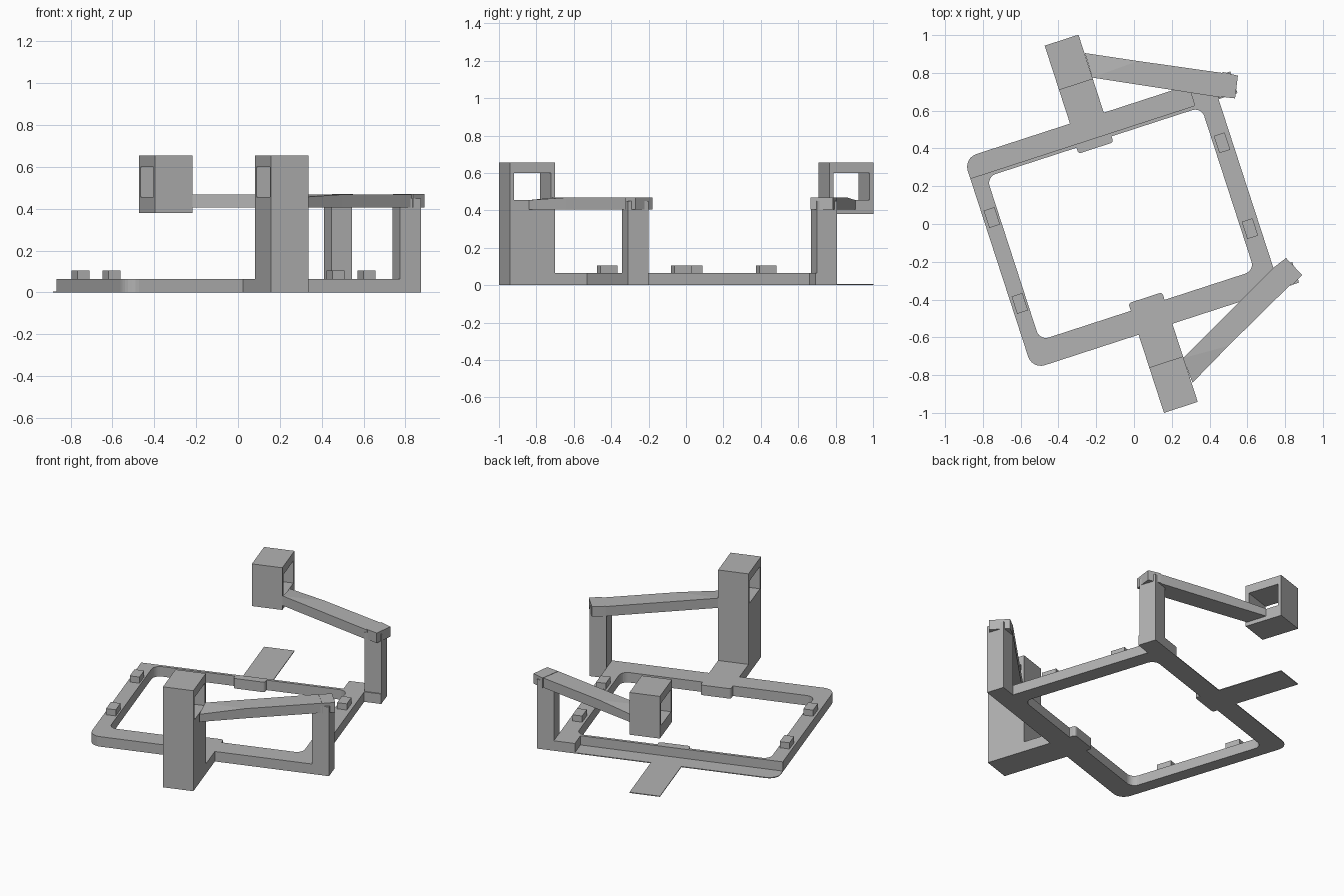
import bpy, math
from mathutils import Vector

cube = bpy.data.objects.get("Cube")
if cube:
    bpy.data.objects.remove(cube, do_unlink=True)

grey = bpy.data.materials.new("plain_grey")
grey.use_nodes = True
tone = (0.45, 0.45, 0.45, 1)
grey.diffuse_color = tone
grey.node_tree.nodes["Principled BSDF"].inputs["Base Color"].default_value = tone

# The frame is turned about z; u and v run along its sides
TURN = math.radians(18)
U = Vector((math.cos(TURN), math.sin(TURN)))
V = Vector((-U.y, U.x))


def turned(points):
    return [U * p[0] + V * p[1] for p in points]


def rounded(points, radii, steps=6):
    """Round chosen corners of an outline."""
    out = []
    for i, p in enumerate(points):
        p, a, b = Vector(p), Vector(points[i - 1]), Vector(points[(i + 1) % len(points)])
        if not radii[i]:
            out.append(p)
            continue
        da, db = (a - p).normalized(), (b - p).normalized()
        centre = p + (da + db) * radii[i]
        for s in range(steps + 1):
            t = s / steps * math.pi / 2
            out.append(centre - db * radii[i] * math.cos(t) - da * radii[i] * math.sin(t))
    return out


def prism(name, points, z0, z1, drop=None):
    """Upright prism; drop = (corner index, height) lowers one top corner."""
    pts = [Vector(p) for p in points]
    n = len(pts)
    area = sum(pts[i - 1].cross(pts[i]) for i in range(n))
    order = list(range(n)) if area > 0 else list(range(n - 1, -1, -1))
    tops = [z1] * n
    if drop:
        tops[drop[0]] = drop[1]
    verts = [(pts[i].x, pts[i].y, z0) for i in order] + [(pts[i].x, pts[i].y, tops[i]) for i in order]
    faces = [list(range(n))[::-1], list(range(n, 2 * n))]
    faces += [[i, (i + 1) % n, (i + 1) % n + n, i + n] for i in range(n)]
    mesh = bpy.data.meshes.new(name)
    mesh.from_pydata(verts, [], faces)
    mesh.materials.append(grey)
    obj = bpy.data.objects.new(name, mesh)
    bpy.context.collection.objects.link(obj)
    return obj


def rect(u0, u1, v0, v1):
    return [(u0, v0), (u1, v0), (u1, v1), (u0, v1)]


def block(name, u0, u1, v0, v1, z0, z1, radii=(0, 0, 0, 0)):
    return prism(name, turned(rounded(rect(u0, u1, v0, v1), radii)), z0, z1)


def cut(target, cutter):
    mod = target.modifiers.new("cut", "BOOLEAN")
    mod.operation = "DIFFERENCE"
    mod.solver = "EXACT"
    mod.object = cutter
    bpy.context.view_layer.objects.active = target
    bpy.ops.object.modifier_apply(modifier=mod.name)
    bpy.data.objects.remove(cutter, do_unlink=True)


H = 0.065       # frame height
SHEET = 0.005   # thin rear sheet
LEFT, RIGHT = -0.158, 0.03   # sides of both towers

# Base frame with rounded opening
frame = block("base_frame", -0.75, 0.63, -0.565, 0.497, 0, H, (0.07, 0, 0, 0))
opening = block("frame_opening", -0.665, 0.53, -0.432, 0.478, -0.1, 0.2, (0.05,) * 4)
cut(frame, opening)

# Thin rear sheet and its tongue
block("rear_sheet", -0.75, 0.51, 0.48, 0.61, 0, SHEET, (0, 0, 0, 0.07))
block("rear_tongue", LEFT, RIGHT, 0.6, 1.044, 0, SHEET)

# Corner pads and posts
block("front_corner_pad", 0.6, 0.735, -0.565, -0.45, 0, H)
block("rear_corner_pad", 0.5, 0.735, 0.49, 0.61, 0, H)
block("front_post", 0.63, 0.735, -0.565, -0.45, 0, 0.45)
block("rear_post", 0.63, 0.735, 0.497, 0.61, 0, 0.45)

# Tabs on the inner edges
block("front_tab", LEFT, RIGHT, -0.5, -0.39, 0, H, (0, 0, 0.015, 0.015))
block("rear_tab", -0.165, RIGHT, 0.445, 0.49, 0, H, (0.015, 0.015, 0, 0))

# Pegs on the side bars
for side, u in (("right", -0.705), ("left", 0.576)):
    for end, v in (("front", -0.213), ("rear", 0.265)):
        block(f"{side}_{end}_peg", u - 0.03, u + 0.03, v - 0.048, v + 0.048, H - 0.01, 0.105)

# Front tower with its foot, and the raised rear box, each with a window
block("tower_foot", LEFT, RIGHT, -0.76, -0.55, 0, H)
for name, v0, v1, z0 in (("front_tower", -1.0, -0.747, 0), ("rear_box", 0.797, 1.044, 0.38)):
    body = block(name, LEFT, RIGHT, v0, v1, z0, 0.655)
    cut(body, block("window", -0.4, 0.4, v0 + 0.022, v1 - 0.022, 0.455, 0.6))

# Arms from the posts, with a slightly sloped wedge at the box end, and end caps
arms = {
    "front": ([(0.26, -0.71), (0.31, -0.84), (0.5, -0.645), (0.84, -0.31), (0.74, -0.23)],
              [(0.74, -0.23), (0.805, -0.18), (0.89, -0.27), (0.835, -0.325)]),
    "rear": ([(-0.22, 0.775), (-0.26, 0.905), (0.02, 0.863), (0.5, 0.795), (0.46, 0.67)],
             [(0.45, 0.675), (0.535, 0.665), (0.55, 0.785), (0.47, 0.805)]),
}
for end, (outline, cap) in arms.items():
    inner, tip, crease, far, near = outline
    prism(f"{end}_arm", [inner, crease, far, near], 0.405, 0.468)
    prism(f"{end}_arm_wedge", [inner, tip, crease], 0.405, 0.468, drop=(1, 0.455))
    prism(f"{end}_arm_cap", cap, 0.405, 0.47)
